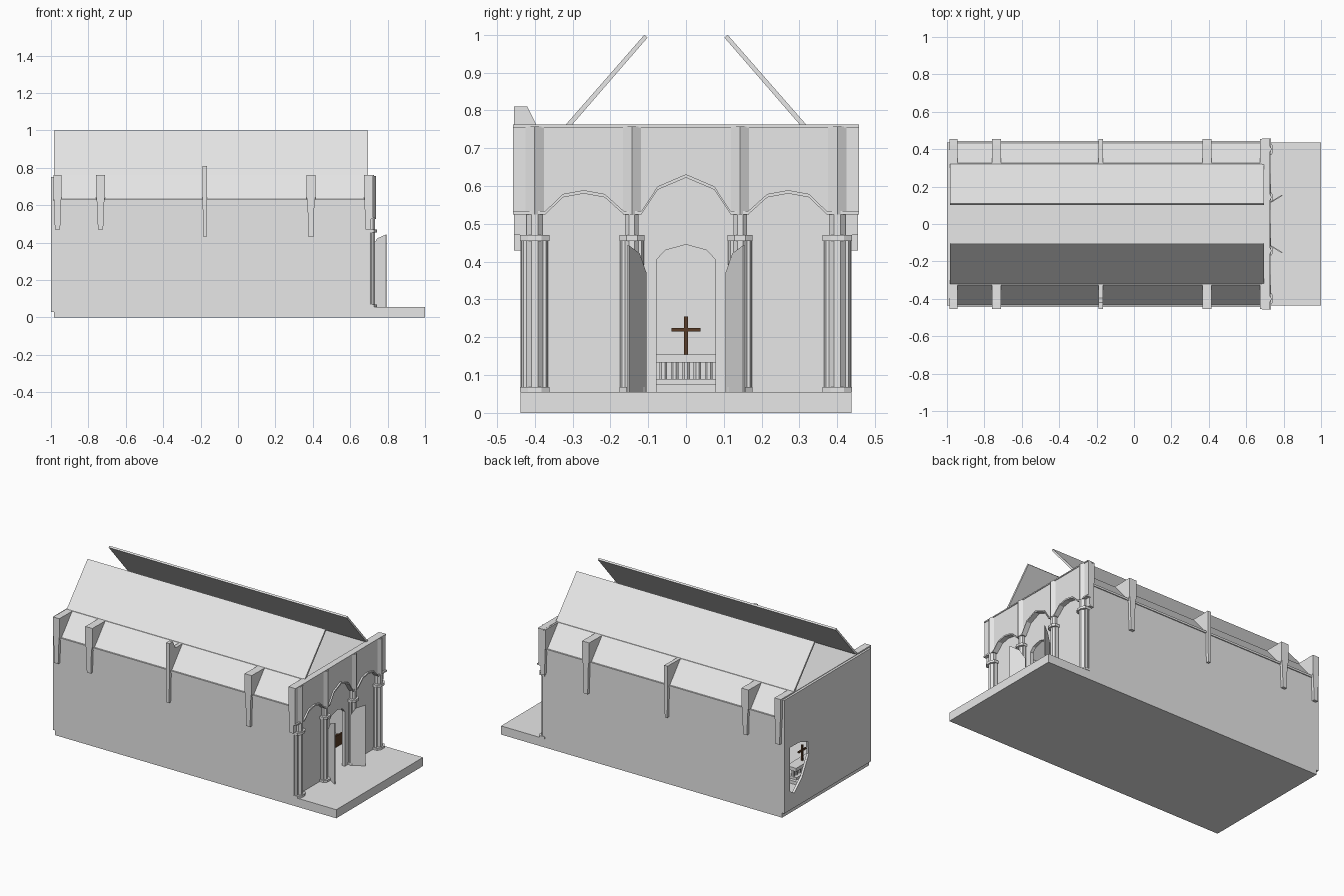
import bpy, bmesh, math
from mathutils import Vector

cube = bpy.data.objects.get("Cube")
if cube:
    bpy.data.objects.remove(cube)


def material(name, rgb):
    m = bpy.data.materials.new(name)
    m.use_nodes = True
    m.diffuse_color = (*rgb, 1)
    m.node_tree.nodes["Principled BSDF"].inputs["Base Color"].default_value = (*rgb, 1)
    return m


STONE = material("pale stone", (0.8, 0.8, 0.8))
WOOD = material("dark wood", (0.1, 0.045, 0.02))


def finish(name, bm, mat):
    bmesh.ops.recalc_face_normals(bm, faces=bm.faces)
    me = bpy.data.meshes.new(name)
    bm.to_mesh(me)
    bm.free()
    me.materials.append(mat)
    ob = bpy.data.objects.new(name, me)
    bpy.context.collection.objects.link(ob)
    return ob


def prism(name, pts, axis, a, b, mat=STONE):
    """Extrude a 2D outline along an axis from a to b."""
    def place(p, t):
        return {"x": (t, p[0], p[1]), "y": (p[0], t, p[1]), "z": (p[0], p[1], t)}[axis]
    bm = bmesh.new()
    face = bm.faces.new([bm.verts.new(place(p, a)) for p in pts])
    geom = bmesh.ops.extrude_face_region(bm, geom=[face])["geom"]
    shift = Vector(place((0, 0), b - a))
    bmesh.ops.translate(bm, vec=shift, verts=[v for v in geom if isinstance(v, bmesh.types.BMVert)])
    return finish(name, bm, mat)


def box(name, x0, x1, y0, y1, z0, z1, mat=STONE):
    return prism(name, [(x0, y0), (x1, y0), (x1, y1), (x0, y1)], "z", z0, z1, mat)


def round_post(name, x, y, r, z0, z1, sides=8):
    pts = [(x + r * math.cos((i + .5) * math.tau / sides),
            y + r * math.sin((i + .5) * math.tau / sides)) for i in range(sides)]
    return prism(name, pts, "z", z0, z1)


def mirror(pts, s):
    return [(s * y, z) for y, z in pts]


BACK, FRONT, FLOOR, EAVE, TOP = -0.985, 0.70, 0.055, 0.62, 0.76

# Floor slab with porch, and ceiling
box("floor_slab", BACK, 1, -0.437, 0.437, 0, FLOOR)
box("ceiling", BACK, FRONT, -0.315, 0.315, 0.745, 0.755)

# Side walls, cornices, lower roofs and raised upper roof slabs
for s, side in ((-1, "right"), (1, "left")):
    box(side + "_wall", BACK, FRONT, s * 0.42, s * 0.437, 0, EAVE)
    box(side + "_cornice", BACK, FRONT - 0.01, s * 0.42, s * 0.443, EAVE, 0.633)
    prism(side + "_lower_roof", mirror([(.437, .628), (.325, TOP), (.31, TOP), (.42, .62)], s),
          "x", BACK, 0.695)
    prism(side + "_upper_roof", mirror([(.32, TOP), (.303, TOP), (.102, .992), (.11, 1)], s),
          "x", BACK, 0.695)

# Buttresses: broad head above the eave, tapering foot below
def buttress(name, x, s, wide, narrow, foot, top):
    head = [(.455, .64), (.455, top), (.42, top), (.395, TOP), (.32, TOP), (.43, .62)]
    prism(name + "_head", mirror(head, s), "x", x - wide / 2, x + wide / 2)
    outline = [(x - narrow / 2, foot), (x + narrow / 2, foot), (x + narrow / 2 + .004, .6),
               (x + wide / 2, .66), (x - wide / 2, .66), (x - narrow / 2 - .004, .6)]
    prism(name + "_foot", outline, "y", s * 0.42, s * 0.455)


for s, side in ((-1, "right"), (1, "left")):
    for i, (x, wide, foot) in enumerate([(-.965, .044, .47), (-.735, .05, .47), (-.177, .024, .43),
                                         (.39, .05, .43), (.695, .04, .47)]):
        top = 0.81 if (wide < .03 and s < 0) else TOP + .001
        buttress(f"{side}_buttress_{i + 1}", x, s, wide, .016 if wide < .03 else .028, foot, top)

# Back wall with the broken window opening
back_wall = box("back_wall", -1, BACK, -0.437, 0.437, 0.03, 0.752)
hole = [(.378, .15), (.378, .43), (.285, .427), (.2, .4), (.19, .318), (.254, .198), (.336, .123)]
cutter = prism("window_cutter", hole, "x", -1.05, -0.95)
cutter.hide_render = True
cutter.hide_viewport = True
mod = back_wall.modifiers.new("window", "BOOLEAN")
mod.object = cutter
mod.solver = "EXACT"

# Entrance wall with an arched doorway
door = [(.078, .405), (.055, .43), (0, .445)]
half = [(.437, FLOOR), (.437, .755), (-.437, .755), (-.437, FLOOR), (-.078, FLOOR)]
prism("entrance_wall", half + mirror(door, -1) + door[:2][::-1] + [(.078, FLOOR)],
      "x", 0.68, FRONT)

# Arcade front: one tall arch between two low arches
def low_arch(s):
    return mirror([(.165, .525), (.215, .57), (.27, .58), (.325, .57), (.372, .525)], s)


mid = [(-.118, .525), (-.075, .59), (0, .622), (.075, .59), (.118, .525)]
arch_line = [(-.457, .525)] + low_arch(-1)[::-1] + mid + low_arch(1) + [(.457, .525)]
prism("arcade_front", arch_line + [(.457, .757), (-.457, .757)], "x", FRONT, 0.722)
prism("arch_moulding", arch_line + [(y, z + .009) for y, z in arch_line[::-1]], "x", FRONT, 0.732)
box("arcade_coping", 0.685, 0.726, -0.457, 0.457, 0.755, 0.762)

# Columns with bases and capitals, and pointed piers above them
for y in (-.4, -.143, .143, .4):
    w = .036 if abs(y) > .3 else .03
    round_post("column_shaft", 0.712, y, w * .65, FLOOR, .525)
    for d in (-1, 1):
        round_post("column_side_shaft", 0.708, y + d * w * .68, .011, FLOOR, .47, 6)
    for z0, z1 in ((FLOOR, .068), (.455, .471)):
        prism("column_base" if z0 < .1 else "column_capital",
              [(.69, y - w - .003), (.728, y - w - .003), (.742, y - w * .5), (.742, y + w * .5),
               (.728, y + w + .003), (.69, y + w + .003)], "z", z0, z1)
    prism("pier", [(.715, y - .024), (.722, y - .024), (.737, y), (.722, y + .024), (.715, y + .024)],
          "z", .525, .757)

# Open door leaves
for s, side in ((-1, "right"), (1, "left")):
    leaf = prism(side + "_door", [(0, FLOOR), (0, .37), (.035, .422), (.09, .443), (.09, FLOOR)],
                 "y", -.003, .003)
    leaf.location = (0.715, s * 0.107, 0)
    leaf.rotation_euler.z = s * math.radians(31)

# Altar with balusters, on a low step
AX = -0.82
box("altar_step", AX - .06, AX + .08, -.12, .12, FLOOR, .075)
box("altar_base", AX - .03, AX + .03, -.1, .1, .075, .09)
box("altar_top", AX - .035, AX + .035, -.11, .11, .133, .155)
for i in range(-3, 4):
    round_post("altar_baluster", AX, i * .03, .011, .09, .133)

# Wooden cross
box("cross_upright", AX - .005, AX + .005, -.005, .005, .155, .255, WOOD)
box("cross_arm", AX - .005, AX + .005, -.038, .038, .215, .225, WOOD)

# Rows of pews on both sides of the aisle
for s in (-1, 1):
    for i in range(7):
        x = -0.45 + i * .15
        box("pew_seat", x, x + .05, s * .1, s * .36, FLOOR, .09, WOOD)
        box("pew_back", x + .05, x + .06, s * .1, s * .36, FLOOR, .125, WOOD)
